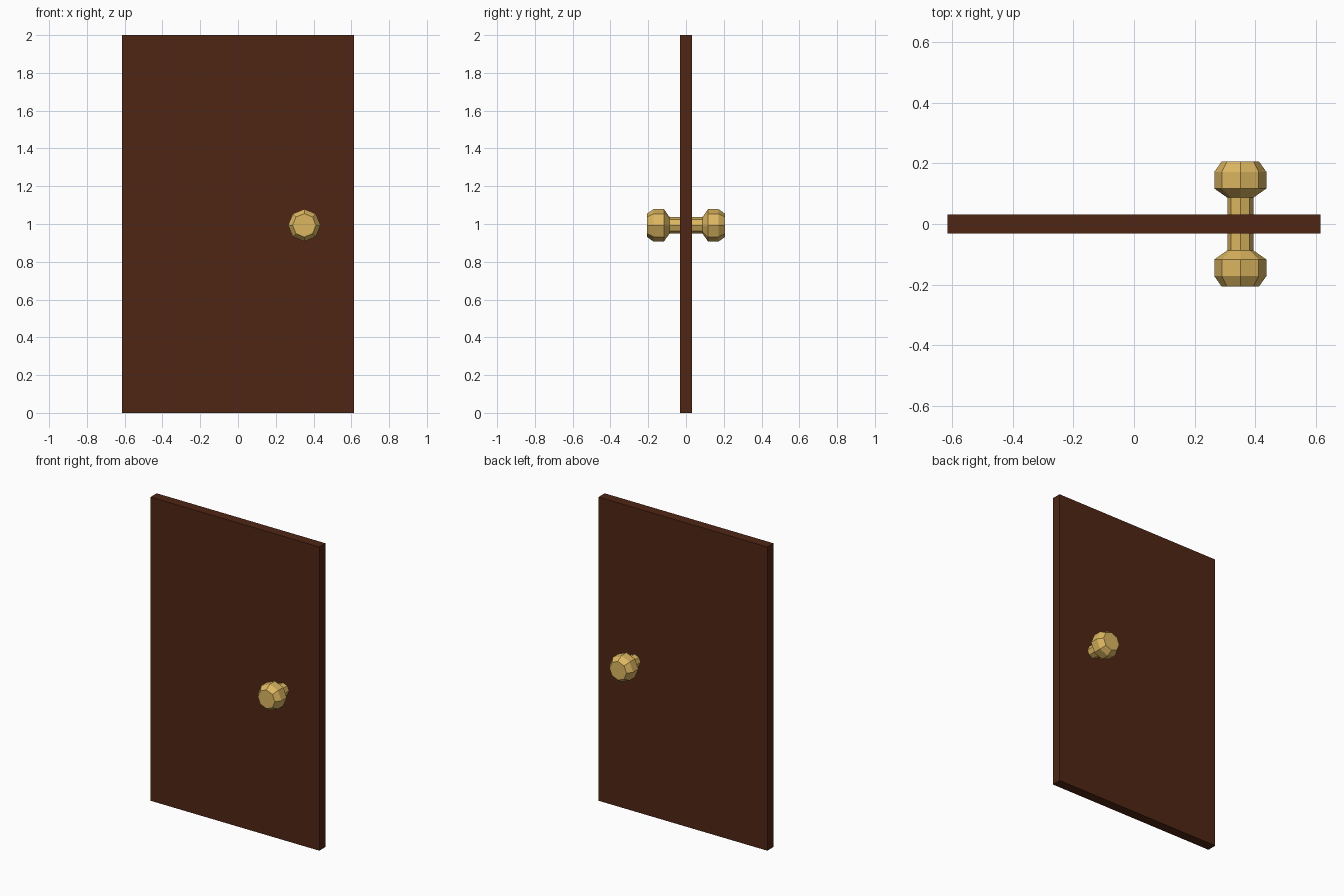
import bpy, bmesh
from math import cos, sin, pi

if "Cube" in bpy.data.objects:
    bpy.data.objects.remove(bpy.data.objects["Cube"])


def material(name, color):
    m = bpy.data.materials.new(name)
    m.diffuse_color = (*color, 1)
    m.use_nodes = True
    m.node_tree.nodes["Principled BSDF"].inputs["Base Color"].default_value = m.diffuse_color
    return m


wood = material("dark_wood", (0.080, 0.019, 0.007))
brass = material("brass", (0.72, 0.47, 0.12))


def add_object(name, bm, mat):
    bmesh.ops.recalc_face_normals(bm, faces=bm.faces)
    mesh = bpy.data.meshes.new(name)
    bm.to_mesh(mesh)
    bm.free()
    mesh.materials.append(mat)
    obj = bpy.data.objects.new(name, mesh)
    bpy.context.collection.objects.link(obj)
    return obj


# Door panel
bm = bmesh.new()
bmesh.ops.create_cube(bm, size=1)
for v in bm.verts:
    v.co = (v.co.x * 1.23, v.co.y * 0.064, v.co.z * 2 + 1)
add_object("door_panel", bm, wood)

# Knob profile: (radius, distance from the door's middle plane)
PROFILE = [(0.043, 0.02), (0.043, 0.087), (0.086, 0.117), (0.086, 0.172), (0.062, 0.206)]
SIDES = 8
KNOB_X, KNOB_Z = 0.351, 0.993


def knob(name, side):
    bm = bmesh.new()
    rings = [[bm.verts.new((KNOB_X + r * cos(2 * pi * i / SIDES), side * d,
                            KNOB_Z + r * sin(2 * pi * i / SIDES)))
              for i in range(SIDES)] for r, d in PROFILE]
    for a, b in zip(rings, rings[1:]):
        for i in range(SIDES):
            j = (i + 1) % SIDES
            bm.faces.new((a[i], a[j], b[j], b[i]))
    bm.faces.new(rings[0])
    bm.faces.new(rings[-1])
    return add_object(name, bm, brass)


# One knob on each face of the door
knob("front_knob", -1)
knob("back_knob", 1)
